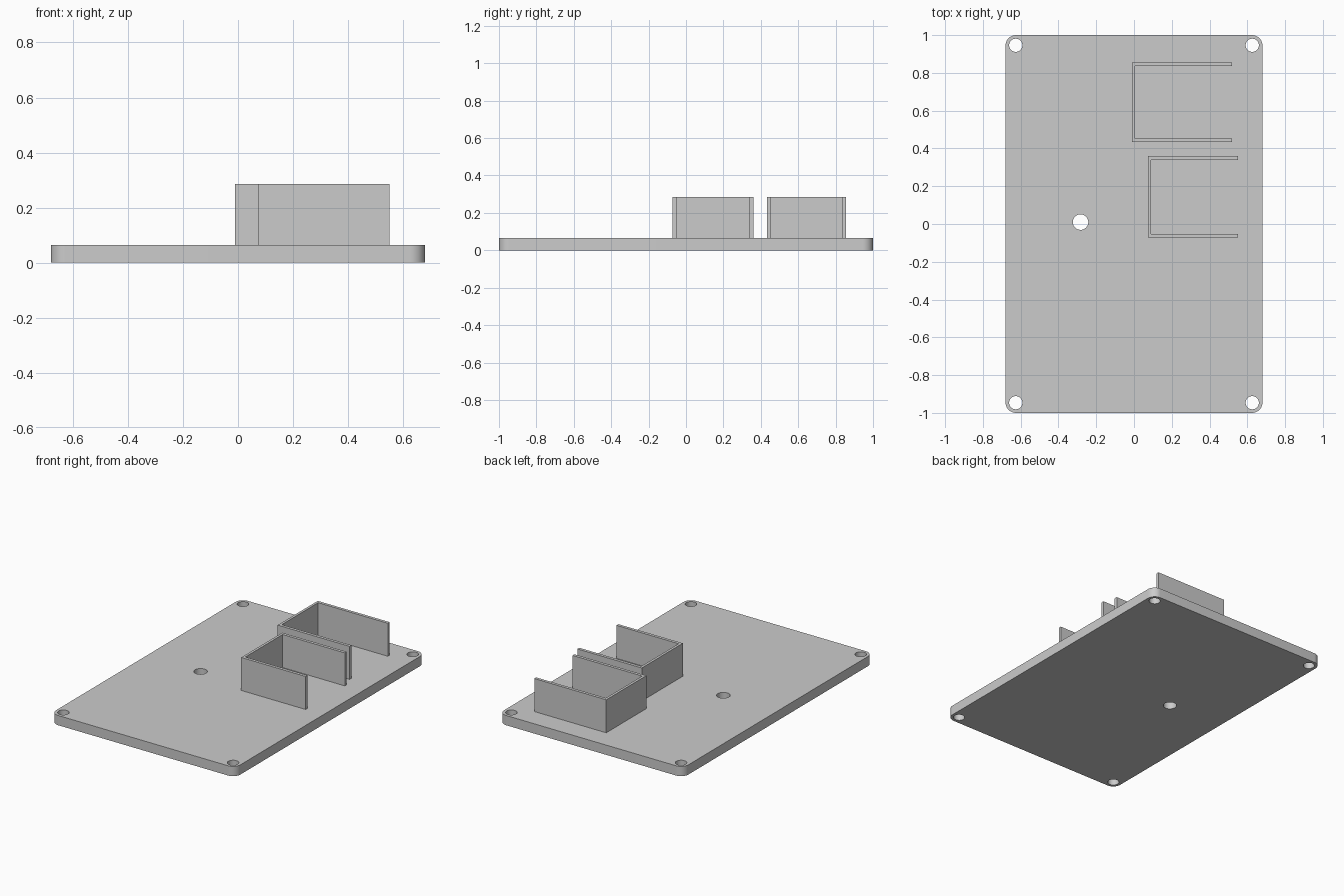
import bpy, bmesh
from math import cos, sin, pi, radians

cube = bpy.data.objects.get("Cube")
if cube:
    bpy.data.objects.remove(cube, do_unlink=True)

HALF_X, HALF_Y, THICK = 0.68, 1.0, 0.065
CORNER = 0.055
WALL, WALL_TOP = 0.02, 0.285

grey = bpy.data.materials.new("plain_grey")
grey.use_nodes = True
grey.diffuse_color = (0.6, 0.6, 0.6, 1)
grey.node_tree.nodes["Principled BSDF"].inputs["Base Color"].default_value = (0.6, 0.6, 0.6, 1)


def prism(name, outline, z0, z1):
    """Extrude a counter-clockwise outline from z0 to z1."""
    bm = bmesh.new()
    base = bm.faces.new([bm.verts.new((x, y, z0)) for x, y in outline])
    top = bmesh.ops.extrude_face_region(bm, geom=[base], use_keep_orig=True)
    moved = [v for v in top["geom"] if isinstance(v, bmesh.types.BMVert)]
    bmesh.ops.translate(bm, verts=moved, vec=(0, 0, z1 - z0))
    bmesh.ops.recalc_face_normals(bm, faces=bm.faces)
    mesh = bpy.data.meshes.new(name)
    bm.to_mesh(mesh)
    bm.free()
    mesh.materials.append(grey)
    obj = bpy.data.objects.new(name, mesh)
    bpy.context.collection.objects.link(obj)
    return obj


def arc(cx, cy, r, start, sweep, steps):
    return [(cx + r * cos(start + sweep * i / steps), cy + r * sin(start + sweep * i / steps))
            for i in range(steps + 1)]


# Base plate with rounded corners
outline = []
for i, (sx, sy) in enumerate([(1, 1), (-1, 1), (-1, -1), (1, -1)]):
    outline += arc(sx * (HALF_X - CORNER), sy * (HALF_Y - CORNER), CORNER, i * pi / 2, pi / 2, 12)
plate = prism("base_plate", outline, 0, THICK)

# Screw holes in the corners and one larger cable hole
holes = [(sx * 0.626, sy * 0.946, 0.035) for sx in (-1, 1) for sy in (-1, 1)]
holes.append((-0.283, 0.01, 0.041))
for x, y, r in holes:
    cutter = prism("hole_cutter", arc(x, y, r, 0, 2 * pi, 40)[:-1], -0.1, THICK + 0.1)
    cut = plate.modifiers.new("hole", 'BOOLEAN')
    cut.operation, cut.solver, cut.object = 'DIFFERENCE', 'EXACT', cutter
    bpy.context.view_layer.objects.active = plate
    bpy.ops.object.modifier_apply(modifier=cut.name)
    bpy.data.objects.remove(cutter, do_unlink=True)

bpy.ops.object.select_all(action='DESELECT')
plate.select_set(True)
bpy.context.view_layer.objects.active = plate
bpy.ops.object.shade_smooth_by_angle(angle=radians(30))


# Three-sided holders, open towards +x
def holder(name, x0, x1, y0, y1):
    xi, a, b = x0 + WALL * 0.85, y0 + WALL, y1 - WALL
    prism(name, [(x0, y0), (x1, y0), (x1, a), (xi, a), (xi, b), (x1, b), (x1, y1), (x0, y1)],
          THICK, WALL_TOP)


holder("rear_holder", -0.011, 0.52, 0.433, 0.856)
holder("front_holder", 0.074, 0.55, -0.072, 0.36)
